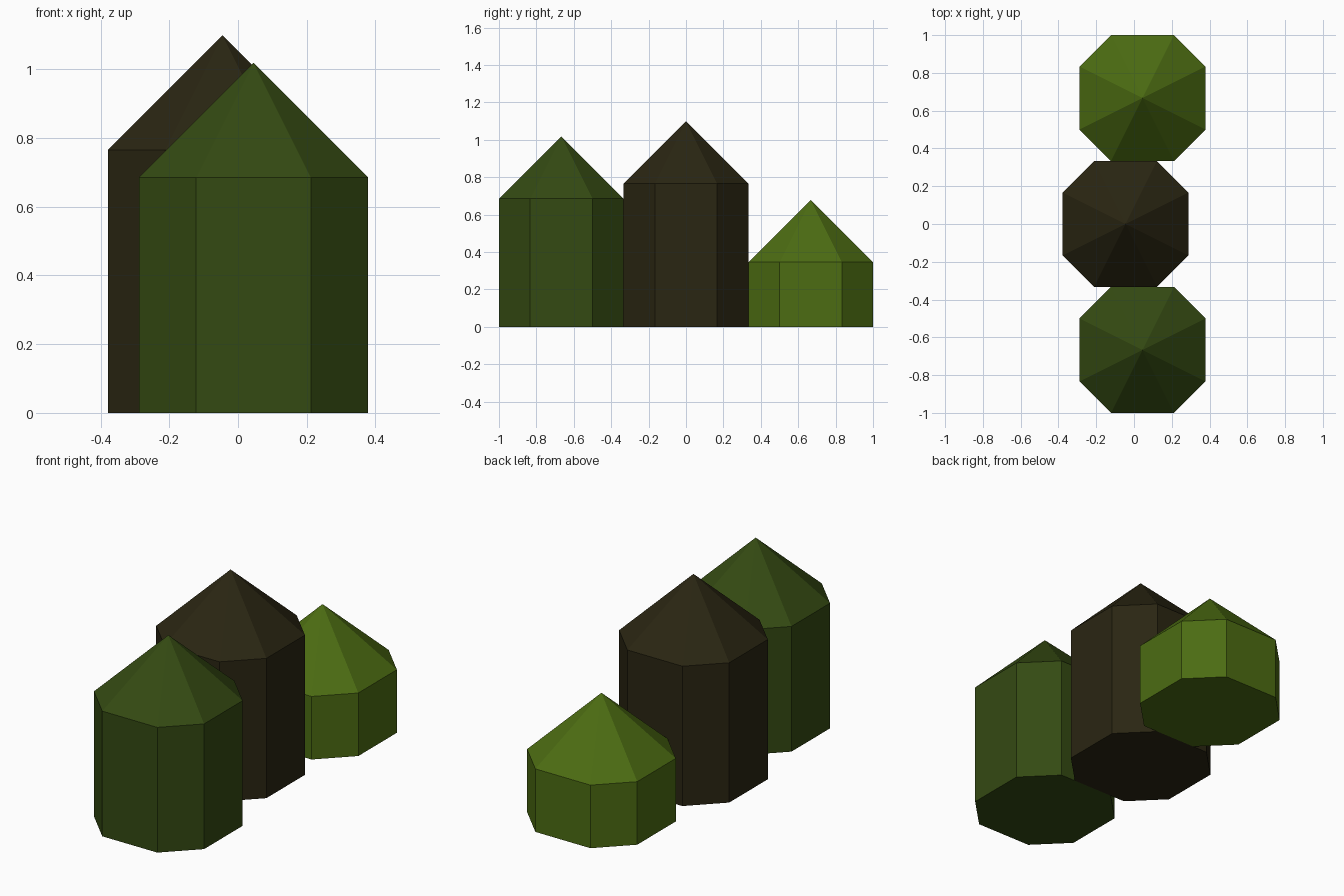
import bpy
import bmesh

cube = bpy.data.objects.get("Cube")
if cube:
    bpy.data.objects.remove(cube, do_unlink=True)

R = 1 / 3      # half width of each bush, also the height of its pointed top
C = R / 2      # half length of the straight sides; corners are cut at 45 degrees


def make_material(name, rgb):
    mat = bpy.data.materials.new(name)
    mat.use_nodes = True
    mat.diffuse_color = (*rgb, 1)
    bsdf = next(n for n in mat.node_tree.nodes if n.type == 'BSDF_PRINCIPLED')
    bsdf.inputs["Base Color"].default_value = (*rgb, 1)
    bsdf.inputs["Roughness"].default_value = 0.9
    return mat


def make_bush(name, x, y, eave, mat):
    """Eight-sided column with a pyramid top."""
    outline = [(R, -C), (R, C), (C, R), (-C, R),
               (-R, C), (-R, -C), (-C, -R), (C, -R)]
    bm = bmesh.new()
    low = [bm.verts.new((px, py, 0)) for px, py in outline]
    high = [bm.verts.new((px, py, eave)) for px, py in outline]
    tip = bm.verts.new((0, 0, eave + R))
    bm.faces.new(low[::-1])
    for i in range(8):
        j = (i + 1) % 8
        bm.faces.new((low[i], low[j], high[j], high[i]))
        bm.faces.new((high[i], high[j], tip))
    mesh = bpy.data.meshes.new(name)
    bm.to_mesh(mesh)
    bm.free()
    mesh.materials.append(mat)
    obj = bpy.data.objects.new(name, mesh)
    obj.location = (x, y, 0)
    bpy.context.collection.objects.link(obj)


# Three bushes in a staggered row
dark_green = make_material("dark green", (0.034, 0.068, 0.006))
dark_brown = make_material("dark brown", (0.023, 0.019, 0.006))
light_green = make_material("light green", (0.072, 0.150, 0.006))

make_bush("front_bush", 0.045, -2 * R, 0.685, dark_green)
make_bush("middle_bush", -0.045, 0, 0.765, dark_brown)
make_bush("back_bush", 0.045, 2 * R, 0.345, light_green)
